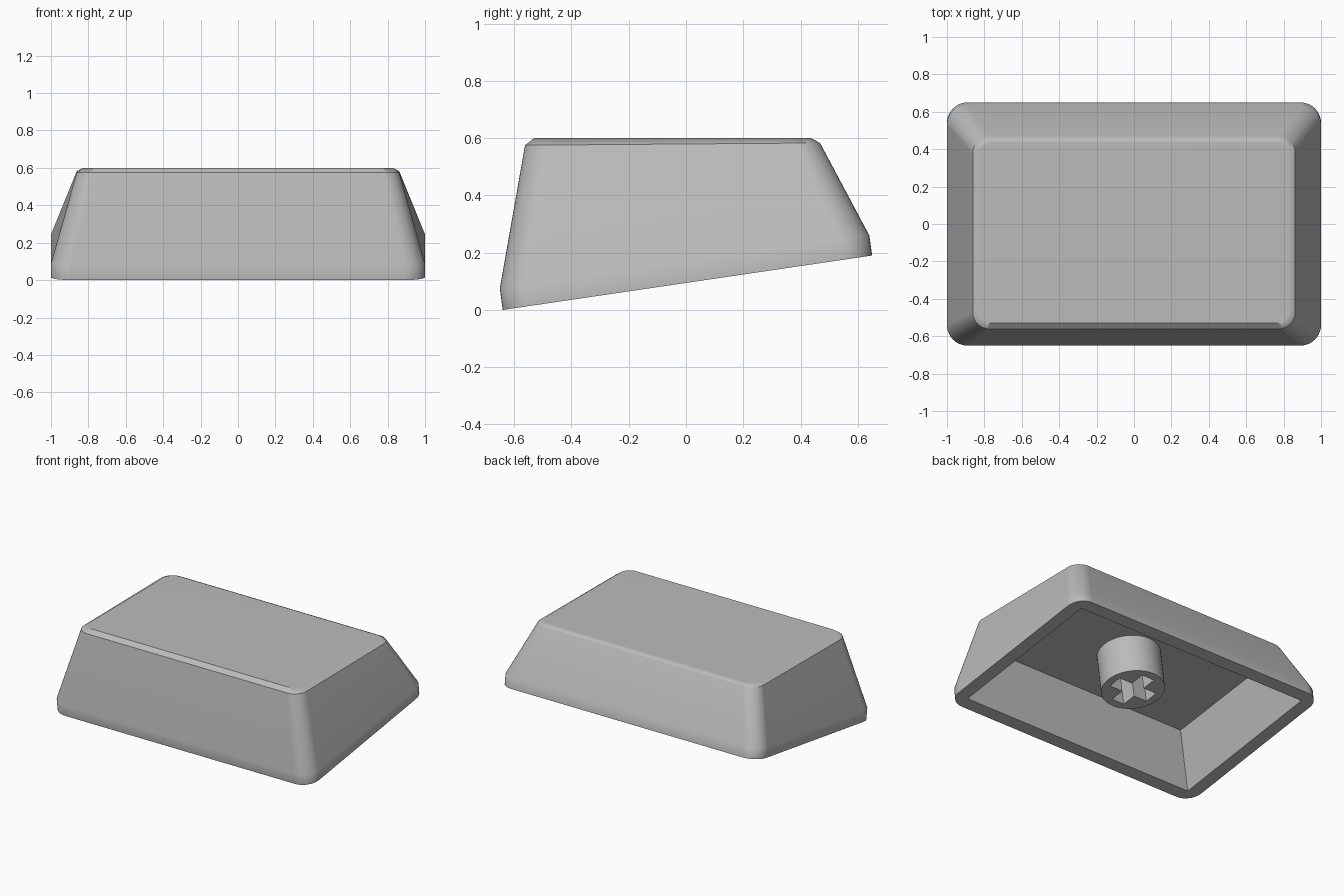
import bpy
import bmesh
from math import cos, sin, pi, atan2, radians

cube = bpy.data.objects.get("Cube")
if cube:
    bpy.data.objects.remove(cube, do_unlink=True)

TILT = atan2(0.19, 1.29)      # slope of the underside
GREY = (0.5, 0.5, 0.5, 1.0)

plastic = bpy.data.materials.new("grey plastic")
plastic.use_nodes = True
plastic.diffuse_color = GREY
plastic.node_tree.nodes["Principled BSDF"].inputs["Base Color"].default_value = GREY


def rounded_ring(bm, half_x, y_front, y_back, z_front, z_back, radius, steps=10):
    """Rounded rectangle of vertices whose height slopes from front to back."""
    verts = []
    corners = ((1, y_back, -1), (-1, y_back, -1), (-1, y_front, 1), (1, y_front, 1))
    for i, (side, y_edge, inward) in enumerate(corners):
        cx, cy = side * (half_x - radius), y_edge + inward * radius
        for k in range(steps + 1):
            a = (i + k / steps) * pi / 2
            x, y = cx + radius * cos(a), cy + radius * sin(a)
            t = (y - y_front) / (y_back - y_front)
            verts.append(bm.verts.new((x, y, z_front + t * (z_back - z_front))))
    return verts


def finish(name, bm, angle):
    bmesh.ops.remove_doubles(bm, verts=bm.verts, dist=1e-5)
    bmesh.ops.recalc_face_normals(bm, faces=bm.faces)
    mesh = bpy.data.meshes.new(name)
    bm.to_mesh(mesh)
    bm.free()
    mesh.materials.append(plastic)
    obj = bpy.data.objects.new(name, mesh)
    bpy.context.collection.objects.link(obj)
    bpy.ops.object.select_all(action="DESELECT")
    obj.select_set(True)
    bpy.context.view_layer.objects.active = obj
    bpy.ops.object.shade_smooth_by_angle(angle=radians(angle))
    weighted = obj.modifiers.new("flat faces", "WEIGHTED_NORMAL")
    weighted.keep_sharp = True
    return obj


# Hollow cap: half width, front y, back y, front z, back z, corner radius
profile = (
    (0.828, -0.53, 0.435, 0.60, 0.60, 0.07),      # top plate
    (0.862, -0.562, 0.468, 0.575, 0.583, 0.09),   # chamfer
    (1.0, -0.65, 0.64, 0.075, 0.26, 0.11),        # top of skirt
    (1.0, -0.64, 0.65, 0.0, 0.19, 0.11),          # bottom of skirt
    (0.91, -0.555, 0.565, 0.0125, 0.1775, 0.0),   # inner rim
    (0.80, -0.495, 0.40, 0.39, 0.515, 0.0),       # cavity ceiling
)
bm = bmesh.new()
rings = [rounded_ring(bm, *row) for row in profile]
for upper, lower in zip(rings, rings[1:]):
    for i in range(len(upper)):
        j = (i + 1) % len(upper)
        bm.faces.new((upper[i], upper[j], lower[j], lower[i]))
bm.faces.new(rings[0])
bm.faces.new(rings[-1])
finish("cap_shell", bm, 35)

# Round stem with a cross-shaped socket
STEM_R, ARM, SLOT, STEM_H = 0.203, 0.15, 0.048, 0.3
circle = [(STEM_R * cos(a), STEM_R * sin(a)) for a in (i * pi / 24 for i in range(48))]
arm = ((ARM, -SLOT), (ARM, SLOT), (SLOT, SLOT))
cross = []
for q in range(4):
    c, s = (1, 0, -1, 0)[q], (0, 1, 0, -1)[q]
    cross += [(x * c - y * s, x * s + y * c) for x, y in arm]

bm = bmesh.new()
for outline in (circle, cross):
    loop = [bm.verts.new((x, y, 0)) for x, y in outline]
    for i, v in enumerate(loop):
        bm.edges.new((v, loop[(i + 1) % len(loop)]))
bmesh.ops.triangle_fill(bm, use_beauty=True, edges=bm.edges[:], normal=(0, 0, -1))
region = bmesh.ops.extrude_face_region(bm, geom=bm.faces[:], use_keep_orig=True)
raised = [g for g in region["geom"] if isinstance(g, bmesh.types.BMVert)]
bmesh.ops.translate(bm, verts=raised, vec=(0, 0, STEM_H))
stem = finish("switch_stem", bm, 30)
stem.location = (0, -0.01, 0.175)
stem.rotation_euler.x = TILT
